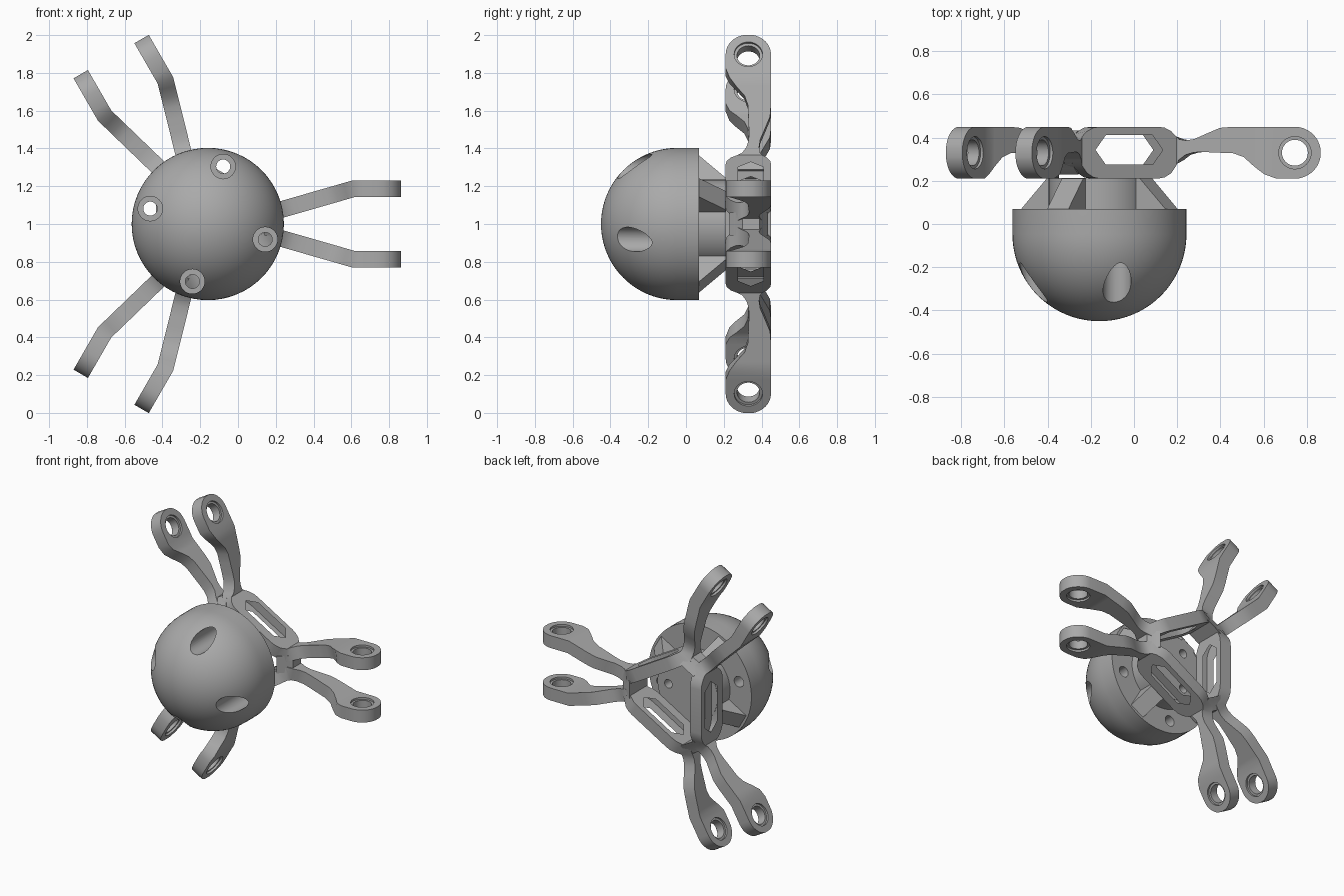
import bpy, bmesh, math
from mathutils import Matrix, Vector

cube = bpy.data.objects.get("Cube")
if cube:
    bpy.data.objects.remove(cube)

grey = bpy.data.materials.new("plain grey")
grey.use_nodes = True
grey.diffuse_color = (0.4, 0.4, 0.4, 1)
grey.node_tree.nodes["Principled BSDF"].inputs["Base Color"].default_value = (0.4, 0.4, 0.4, 1)


def frame(deg):
    """Local x = outward, y = depth, z = sideways, turned about the hub axis."""
    a = math.radians(deg)
    c, s = math.cos(a), math.sin(a)
    return Matrix(((c, 0, -s, -0.16), (0, 1, 0, 0), (s, 0, c, 1), (0, 0, 0, 1)))


def make(name, bm):
    bmesh.ops.remove_doubles(bm, verts=bm.verts, dist=1e-5)
    bmesh.ops.recalc_face_normals(bm, faces=bm.faces)
    mesh = bpy.data.meshes.new(name)
    bm.to_mesh(mesh)
    bm.free()
    mesh.materials.append(grey)
    obj = bpy.data.objects.new(name, mesh)
    bpy.context.collection.objects.link(obj)
    return obj


def activate(obj):
    bpy.ops.object.select_all(action='DESELECT')
    obj.select_set(True)
    bpy.context.view_layer.objects.active = obj


def cut(obj, bm):
    cutter = make("cutter", bm)
    cutter.hide_render = True
    mod = obj.modifiers.new("cut", 'BOOLEAN')
    mod.operation, mod.solver, mod.object = 'DIFFERENCE', 'EXACT', cutter
    activate(obj)
    bpy.ops.object.modifier_apply(modifier=mod.name)
    bpy.data.objects.remove(cutter)


def smooth(obj, deg=30):
    activate(obj)
    bpy.ops.object.shade_smooth_by_angle(angle=math.radians(deg))


def lathe(bm, profile, mat, seg=32):
    """Revolve (radius, height) points about the local z axis."""
    rings = []
    for r, h in profile:
        if r < 1e-6:
            rings.append([bm.verts.new(mat @ Vector((0, 0, h)))] * seg)
        else:
            rings.append([bm.verts.new(mat @ Vector((r * math.cos(t), r * math.sin(t), h)))
                          for t in (2 * math.pi * i / seg for i in range(seg))])
    for a, b in zip(rings, rings[1:]):
        for i in range(seg):
            j = (i + 1) % seg
            quad = list(dict.fromkeys((a[i], a[j], b[j], b[i])))
            if len(quad) > 2:
                bm.faces.new(quad)


def prism(bm, pts, mat, z0, z1):
    lo = [bm.verts.new(mat @ Vector((x, y, z0))) for x, y in pts]
    hi = [bm.verts.new(mat @ Vector((x, y, z1))) for x, y in pts]
    bm.faces.new(lo)
    bm.faces.new(hi[::-1])
    for i in range(len(pts)):
        j = (i + 1) % len(pts)
        bm.faces.new((lo[i], lo[j], hi[j], hi[i]))


def depth_axis(deg, radius):
    """Frame whose local z runs front to back, at a polar spot on the hub."""
    spot = Matrix.Translation(frame(deg) @ Vector((radius, 0, 0)))
    return spot @ Matrix.Rotation(-math.pi / 2, 4, 'X')


# Domed body with four counterbored screw holes
R, CY, BACK = 0.403, -0.047, 0.07
profile = [(R * math.sin(t), CY - R * math.cos(t))
           for t in (math.pi / 2 * i / 20 for i in range(21))]
bm = bmesh.new()
lathe(bm, profile + [(R, BACK), (0, BACK)], depth_axis(0, 0), 64)
dome = make("dome_body", bm)
bm = bmesh.new()
for k in range(4):
    lathe(bm, [(0, -0.5), (0.065, -0.5), (0.065, -0.03), (0.037, -0.03), (0.037, 0.1), (0, 0.1)],
          depth_axis(75 + 90 * k, 0.315))
cut(dome, bm)
smooth(dome)

# Round hub with three small screw holes
bm = bmesh.new()
lathe(bm, [(0, 0.06), (0.235, 0.06), (0.235, 0.212), (0, 0.212)], depth_axis(0, 0), 48)
hub = make("hub", bm)
bm = bmesh.new()
for k in range(3):
    lathe(bm, [(0, 0.1), (0.03, 0.1), (0.03, 0.3), (0, 0.3)], depth_axis(120 * k, 0.15))
cut(hub, bm)
smooth(hub)

# Four sloping gussets around the hub
bm = bmesh.new()
for k in range(4):
    prism(bm, [(0.2, 0.06), (0.385, 0.06), (0.385, 0.07), (0.25, 0.21), (0.2, 0.21)],
          frame(30 + 90 * k), -0.057, 0.057)
make("hub_gussets", bm)

# Half strip: outward position, low edge, high edge; wall, bend, arm, rounded tip
BEND, KNEE, TIP, EYE = (0.35, 0.065), (0.77, 0.186), 0.905, 0.33
stations = [(0.1155, 0.21, 0.45), (0.25, 0.21, 0.45), (0.28, 0.216, 0.446), (0.31, 0.235, 0.43),
            (0.35, 0.27, 0.405), (0.38, 0.297, 0.392), (0.41, 0.32, 0.387), (0.45, 0.332, 0.393),
            (0.50, 0.333, 0.415), (0.57, 0.33, 0.445), (0.63, 0.328, 0.45), (0.68, 0.31, 0.45),
            (0.73, 0.265, 0.45), (0.77, 0.23, 0.45), (0.82, 0.21, 0.45)]
for i in range(9):
    t = math.radians(10 * i)
    stations.append((TIP + 0.12 * math.sin(t), EYE - 0.12 * math.cos(t), EYE + 0.12 * math.cos(t)))


def path(u):
    if u <= BEND[0]:
        return Vector((u, BEND[1] + (BEND[0] - u) * math.tan(math.pi / 6)))
    f = min(1, (u - BEND[0]) / (KNEE[0] - BEND[0]))
    return Vector((u, BEND[1] + f * (KNEE[1] - BEND[1])))


# One wall with an arm at each end, its window and recessed eyes
bm, cutters = bmesh.new(), bmesh.new()
for angle, side in ((0, 1), (120, -1)):
    mat = frame(angle)
    rows = []
    for u, low, high in stations:
        p = path(u)
        before = (p - path(u - 0.001)).normalized()
        after = (path(u + 0.001) - p).normalized()
        t = (before + after).normalized()
        n = Vector((-t.y, t.x)) * (0.044 / t.dot(before))
        rows.append([bm.verts.new(mat @ Vector((q.x, y, side * q.y)))
                     for q, y in ((p - n, low), (p + n, low), (p + n, high), (p - n, high))])
    for a, b in zip(rows, rows[1:]):
        for i in range(4):
            j = (i + 1) % 4
            bm.faces.new((a[i], a[j], b[j], b[i]))
    bm.faces.new(rows[-1])
    eye = mat @ Matrix.Translation((TIP, EYE, side * KNEE[1]))
    lathe(cutters, [(0, -0.1), (0.075, -0.1), (0.075, -0.03), (0.06, -0.03),
                    (0.06, 0.03), (0.075, 0.03), (0.075, 0.1), (0, 0.1)], eye)
prism(cutters, [(-0.18, 0.343), (-0.125, 0.275), (0.125, 0.275),
                (0.18, 0.343), (0.125, 0.411), (-0.125, 0.411)], frame(-30), 0.12, 0.35)
strip = make("wall_with_two_arms", bm)
cut(strip, cutters)
smooth(strip, 25)

# Repeat the strip around the hub
for k in (1, 2):
    other = strip.copy()
    other.data = strip.data.copy()
    other.data.transform(frame(120 * k) @ frame(0).inverted())
    bpy.context.collection.objects.link(other)

# Corner webs joining neighbouring walls
bm = bmesh.new()
for k in range(3):
    prism(bm, [(0.30, 0.23), (0.33, 0.255), (0.36, 0.285), (0.38, 0.30),
               (0.38, 0.39), (0.35, 0.403), (0.32, 0.422), (0.30, 0.434)],
          frame(120 * k), -0.06, 0.06)
smooth(make("corner_webs", bm))
